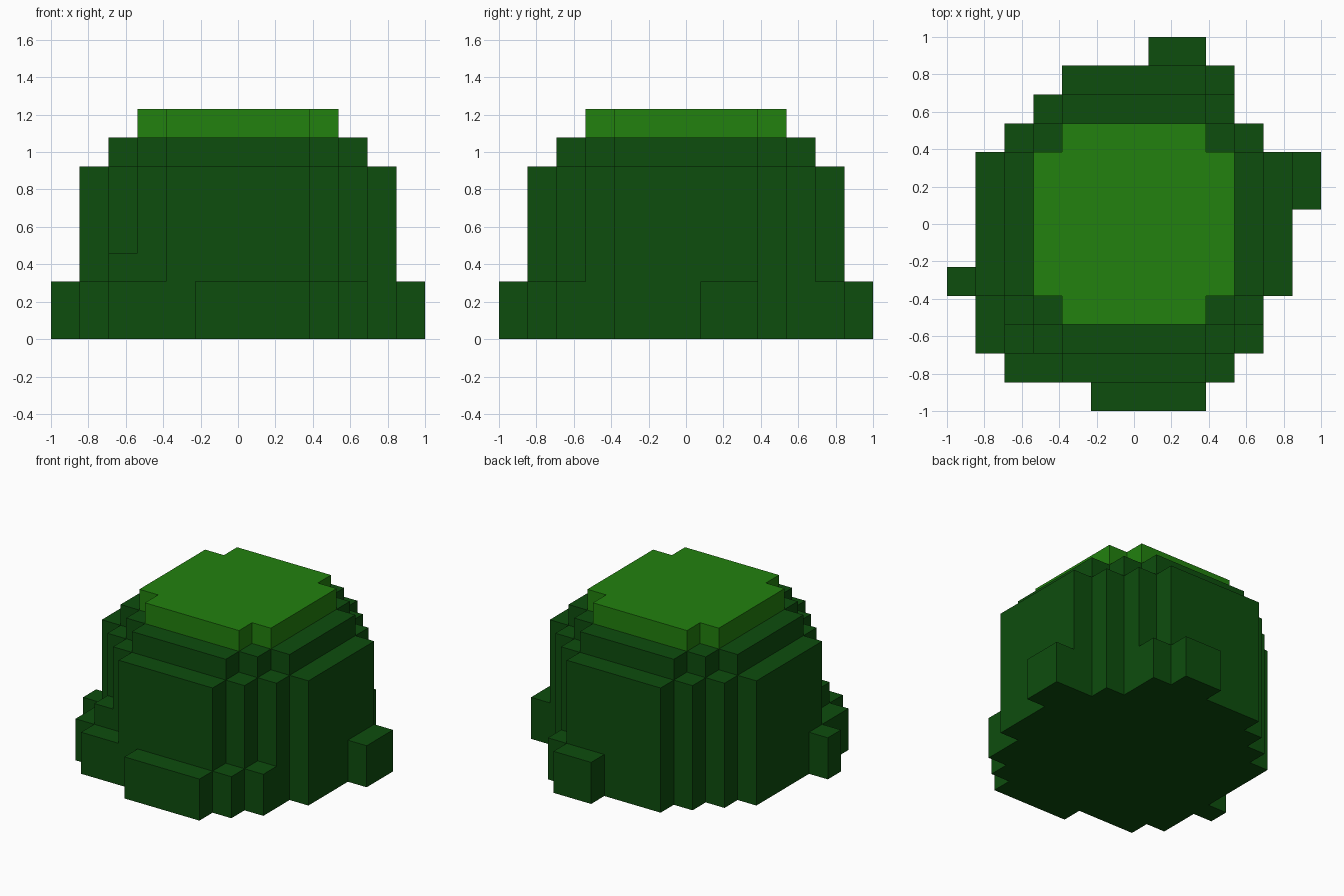
import bpy, bmesh, math
from mathutils import Vector

if "Cube" in bpy.data.objects:
    bpy.data.objects.remove(bpy.data.objects["Cube"])

U = 2 / 13  # size of one block; cell i is centred on i * U


def material(name, rgb):
    m = bpy.data.materials.new(name)
    m.diffuse_color = (*rgb, 1)
    m.use_nodes = True
    m.node_tree.nodes["Principled BSDF"].inputs["Base Color"].default_value = m.diffuse_color
    return m


def box(x0, x1, y0, y1, z0, z1):
    """Set of cells, all bounds inclusive."""
    return {(x, y, z) for x in range(x0, x1 + 1)
            for y in range(y0, y1 + 1) for z in range(z0, z1 + 1)}


def round_slab(r, z0, z1):
    """Rounded block disc of radius r, with a straight side 5 blocks long."""
    cells = set()
    for k in range(2, r + 1):
        w = r + 2 - k
        cells |= box(-w, w, -k, k, z0, z1)
    return cells


# Parts as sets of blocks
body = round_slab(5, 0, 5) | round_slab(4, 6, 6)
top = round_slab(3, 7, 7)
tufts = set()
for x0, x1, y0, y1, h in [
        (-1, 2, -6, -6, 2), (3, 3, -5, -5, 2), (4, 4, -4, -4, 2),    # front
        (-4, -3, -5, -5, 2), (-4, -4, -4, -4, 3), (-5, -5, -4, -3, 2),  # front left
        (-6, -6, -2, -2, 2),                                         # left
        (6, 6, 1, 2, 2),                                             # right
        (1, 2, 6, 6, 2), (3, 3, 5, 5, 2)]:                           # back
    tufts |= box(x0, x1, y0, y1, 0, h - 1)
tufts -= body
filled = body | top | tufts


def build(name, cells, mat):
    """Skin the exposed block sides, then merge them into flat faces."""
    bm = bmesh.new()
    for c in sorted(cells):
        for axis in range(3):
            for s in (-1, 1):
                n = list(c)
                n[axis] += s
                if tuple(n) in filled:
                    continue
                a, b = Vector(), Vector()
                a[(axis + 1) % 3] = b[(axis + 2) % 3] = 0.5
                d = Vector()
                d[axis] = s * 0.5
                mid = Vector(c) + Vector((0, 0, 0.5)) + d
                ring = [mid - a - b, mid + a - b, mid + a + b, mid - a + b]
                if s < 0:
                    ring.reverse()
                bm.faces.new([bm.verts.new(p * U) for p in ring])
    bmesh.ops.remove_doubles(bm, verts=bm.verts, dist=1e-4)
    bmesh.ops.dissolve_limit(bm, angle_limit=math.radians(1),
                             verts=bm.verts, edges=bm.edges)
    me = bpy.data.meshes.new(name)
    bm.to_mesh(me)
    bm.free()
    me.materials.append(mat)
    bpy.context.collection.objects.link(bpy.data.objects.new(name, me))


dark = material("dark green", (0.0043, 0.075, 0.0043))
light = material("light green", (0.016, 0.220, 0.0045))
build("bush_body", body, dark)
build("bush_top", top, light)
build("base_tufts", tufts, dark)
